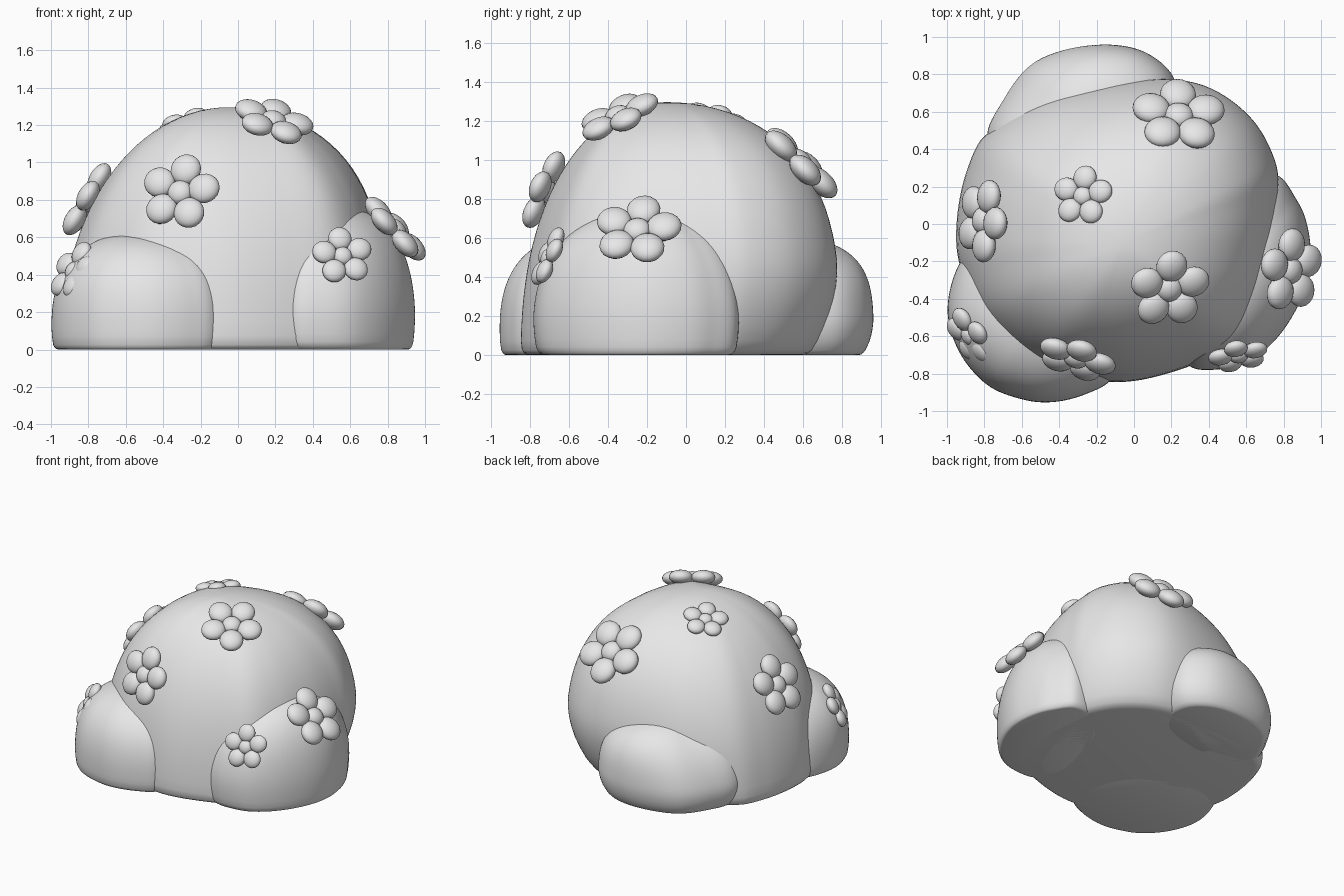
import bpy, bmesh, math
from mathutils import Vector, Matrix

if "Cube" in bpy.data.objects:
    bpy.data.objects.remove(bpy.data.objects["Cube"])

grey = bpy.data.materials.new("stone_grey")
grey.diffuse_color = (0.8, 0.8, 0.8, 1)
grey.use_nodes = True
grey.node_tree.nodes["Principled BSDF"].inputs["Base Color"].default_value = grey.diffuse_color


def finish(bm, name):
    bmesh.ops.recalc_face_normals(bm, faces=bm.faces)
    me = bpy.data.meshes.new(name)
    bm.to_mesh(me)
    bm.free()
    me.materials.append(grey)
    ob = bpy.data.objects.new(name, me)
    bpy.context.collection.objects.link(ob)
    bpy.context.view_layer.objects.active = ob
    ob.select_set(True)
    bpy.ops.object.shade_smooth_by_angle(angle=math.radians(50))
    ob.select_set(False)
    return ob


def smooth_loop(pts, n=8):
    """Closed Catmull-Rom curve through the footprint points."""
    P = [Vector(p) for p in pts]
    out = []
    for i in range(len(P)):
        a, b, c, d = (P[(i + k - 1) % len(P)] for k in range(4))
        for j in range(n):
            t = j / n
            out.append(0.5 * (2 * b + (c - a) * t + (2 * a - 5 * b + 4 * c - d) * t * t
                              + (3 * b - a - 3 * c + d) * t ** 3))
    return out


def boulder(name, footprint, top, height, power, taper, taper_top, foot=0.05, rings=28):
    """Domed stone: footprint follows a superellipse upwards, tucks in at the foot."""
    c = Vector(top)
    loop = smooth_loop(footprint)
    bm = bmesh.new()
    levels = [0, foot * 0.06, foot * 0.22, foot * 0.5]
    levels += [z for z in (height * math.sin(math.pi / 2 * k / rings) for k in range(1, rings))
               if z > foot * 0.8]
    prev = first = None
    for z in levels:
        ring = []
        f = max(0, 1 - z / foot)
        g = max(0, 1 - z / taper_top) ** 2
        for p in loop:
            d = p - c
            a = math.atan2(d.y, d.x)
            s = math.sqrt(1 - (z / height) ** power(a))
            s -= 0.06 * (1 - math.sqrt(1 - f * f)) + taper(a) * g
            q = c + d * s
            ring.append(bm.verts.new((q.x, q.y, z)))
        if prev:
            for i in range(len(ring)):
                j = (i + 1) % len(ring)
                bm.faces.new((prev[i], prev[j], ring[j], ring[i]))
        first = first or ring
        prev = ring
    tip = bm.verts.new((c.x, c.y, height))
    for i in range(len(prev)):
        bm.faces.new((prev[i], prev[(i + 1) % len(prev)], tip))
    bm.faces.new(first)
    return finish(bm, name)


def flower(name, centre, normal, r, phase):
    """Five flattened petals round a small button, facing along the normal."""
    n = Vector(normal).normalized()
    u = Vector((0, 0, 1)).cross(n).normalized()
    v = n.cross(u)
    frame = Matrix.Translation(centre) @ Matrix((u, v, n)).transposed().to_4x4()
    bm = bmesh.new()
    for k in range(5):
        m = (frame @ Matrix.Rotation(math.radians(phase + 72 * k), 4, 'Z')
             @ Matrix.Translation((0.63 * r, 0, 0))
             @ Matrix.Diagonal((0.41 * r, 0.395 * r, 0.24 * r, 1)))
        bmesh.ops.create_uvsphere(bm, u_segments=20, v_segments=12, radius=1, matrix=m)
    m = frame @ Matrix.Diagonal((0.32 * r, 0.32 * r, 0.23 * r, 1))
    bmesh.ops.create_uvsphere(bm, u_segments=20, v_segments=12, radius=1, matrix=m)
    return finish(bm, name)


def lobe(a, degrees):
    return max(0, math.cos(a - math.radians(degrees)))


# Large central stone: fuller and undercut towards the back right
boulder("main_boulder",
        [(-0.95, 0), (-0.9, 0.27), (-0.78, 0.5), (-0.5, 0.68), (-0.15, 0.765), (0.2, 0.79),
         (0.44, 0.73), (0.65, 0.565), (0.77, 0.34), (0.785, 0.15), (0.77, -0.1), (0.7, -0.4),
         (0.56, -0.635), (0.3, -0.76), (0, -0.84), (-0.25, -0.83), (-0.53, -0.75),
         (-0.81, -0.51), (-0.93, -0.23)],
        (-0.05, -0.1), 1.295,
        lambda a: (2.65 + 0.8 * math.cos(a - math.pi / 4) - 0.4 * lobe(a, 135) ** 4
                   + 0.9 * lobe(a, 227) ** 6),
        lambda a: 0.18 * lobe(a, 55), 0.53)

# Three smaller stones leaning against it
boulder("front_left_boulder",
        [(-0.93, -0.2), (-1.0, -0.45), (-0.94, -0.68), (-0.79, -0.86), (-0.6, -0.94),
         (-0.43, -0.955), (-0.25, -0.91), (-0.11, -0.82), (-0.06, -0.6), (-0.18, -0.3),
         (-0.5, -0.1), (-0.77, -0.09)],
        (-0.52, -0.5), 0.63, lambda a: 3.4, lambda a: 0.02, 0.25)
boulder("right_boulder",
        [(0.76, 0.27), (0.87, 0.14), (0.93, 0), (0.95, -0.2), (0.9, -0.4), (0.78, -0.6),
         (0.62, -0.74), (0.45, -0.785), (0.29, -0.765), (0.2, -0.6), (0.24, -0.3),
         (0.36, 0.05), (0.55, 0.24)],
        (0.59, -0.22), 0.75, lambda a: 3.0, lambda a: 0.05, 0.28)
boulder("back_boulder",
        [(-0.79, 0.45), (-0.71, 0.67), (-0.57, 0.85), (-0.37, 0.935), (-0.12, 0.96),
         (0.08, 0.91), (0.22, 0.77), (0.22, 0.55), (0.05, 0.38), (-0.3, 0.28), (-0.6, 0.28)],
        (-0.25, 0.57), 0.6, lambda a: 4.4 - 2.2 * lobe(a, 155) ** 2, lambda a: 0.13, 0.2)

# Flowers scattered over the stones
for name, c, n, r, phase in (
        ("top_front_flower", (0.19, -0.35, 1.225), (0.3, -0.46, 1), 0.215, 55),
        ("back_flower", (0.24, 0.58, 0.99), (0.1, 0.95, 1), 0.245, -84),
        ("top_flower", (-0.275, 0.15, 1.215), (-0.3, 0.25, 1), 0.16, 70),
        ("left_flower", (-0.81, 0.02, 0.795), (-0.86, 0.05, 0.5), 0.22, 85),
        ("front_flower", (-0.31, -0.72, 0.84), (-0.25, -0.9, 0.38), 0.21, 82),
        ("front_left_flower", (-0.88, -0.6, 0.42), (-0.75, -0.5, 0.45), 0.165, 85),
        ("front_right_flower", (0.56, -0.705, 0.5), (0.15, -0.9, 0.4), 0.16, 95),
        ("right_flower", (0.84, -0.25, 0.64), (0.7, -0.1, 0.65), 0.22, 82)):
    flower(name, c, n, r, phase)
